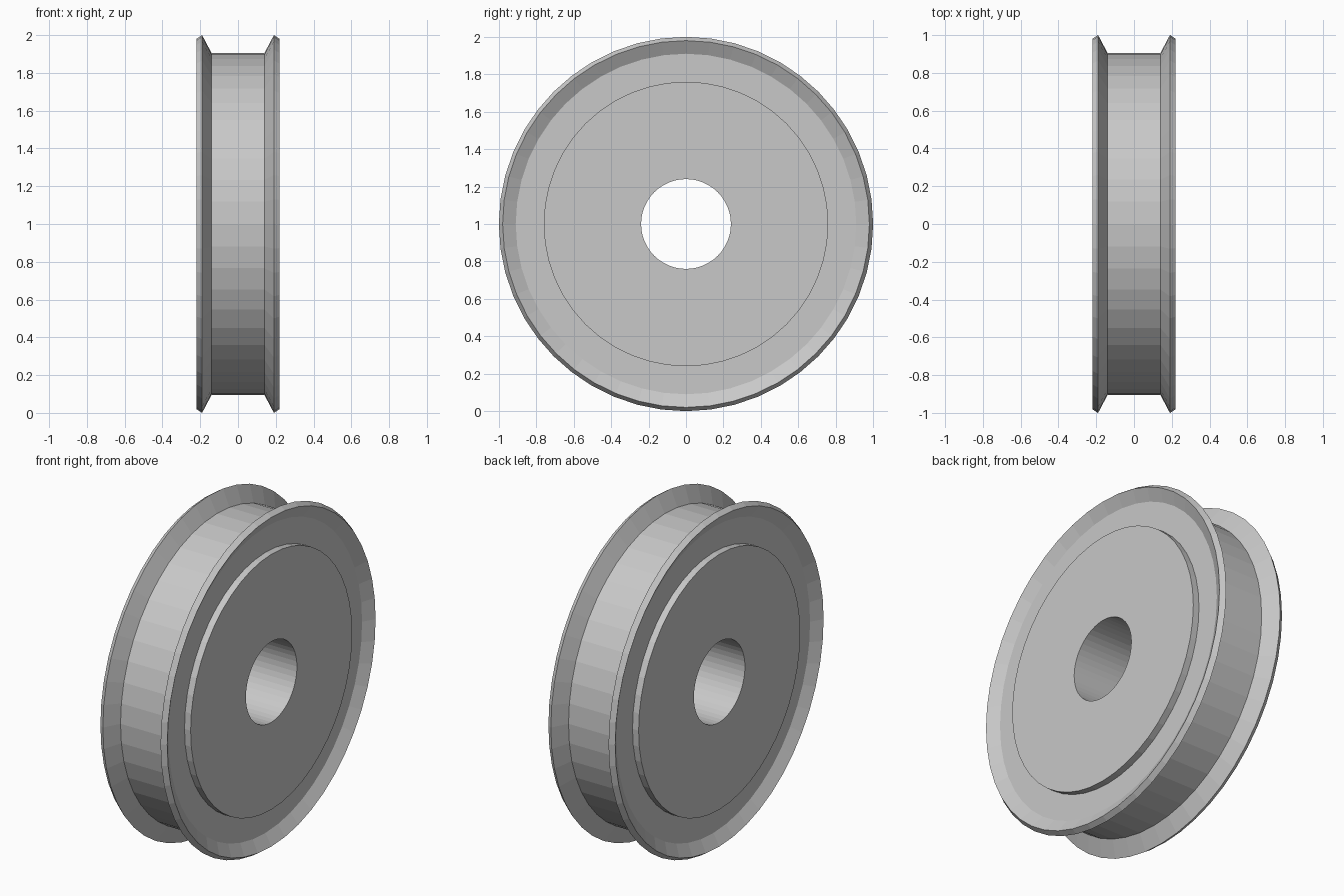
import bpy
import bmesh
from math import cos, sin, tau

cube = bpy.data.objects.get("Cube")
if cube:
    bpy.data.objects.remove(cube, do_unlink=True)

SEGMENTS = 48

grey = bpy.data.materials.new("plain grey")
grey.use_nodes = True
colour = (0.58, 0.58, 0.58, 1)
grey.diffuse_color = colour
grey.node_tree.nodes["Principled BSDF"].inputs["Base Color"].default_value = colour


def lathe(name, profile, centre_z):
    """Spin a closed (x, radius) profile around the x axis."""
    bm = bmesh.new()
    rings = []
    for i in range(SEGMENTS):
        a = tau * i / SEGMENTS
        rings.append([bm.verts.new((x, r * cos(a), centre_z + r * sin(a)))
                      for x, r in profile])
    count = len(profile)
    for i, ring in enumerate(rings):
        following = rings[(i + 1) % SEGMENTS]
        for j in range(count):
            k = (j + 1) % count
            bm.faces.new((ring[j], ring[k], following[k], following[j]))
    bmesh.ops.recalc_face_normals(bm, faces=bm.faces)
    mesh = bpy.data.meshes.new(name)
    bm.to_mesh(mesh)
    bm.free()
    mesh.materials.append(grey)
    obj = bpy.data.objects.new(name, mesh)
    bpy.context.collection.objects.link(obj)
    return obj


# Half section: bore, raised hub, recessed web, dished flange, groove floor
half = [(0.22, 0.24), (0.22, 0.76), (0.18, 0.76), (0.18, 0.91),
        (0.22, 0.98), (0.19, 1.0), (0.14, 0.905)]
section = half + [(-x, r) for x, r in reversed(half)]
lathe("pulley_wheel", section, 1.0)
